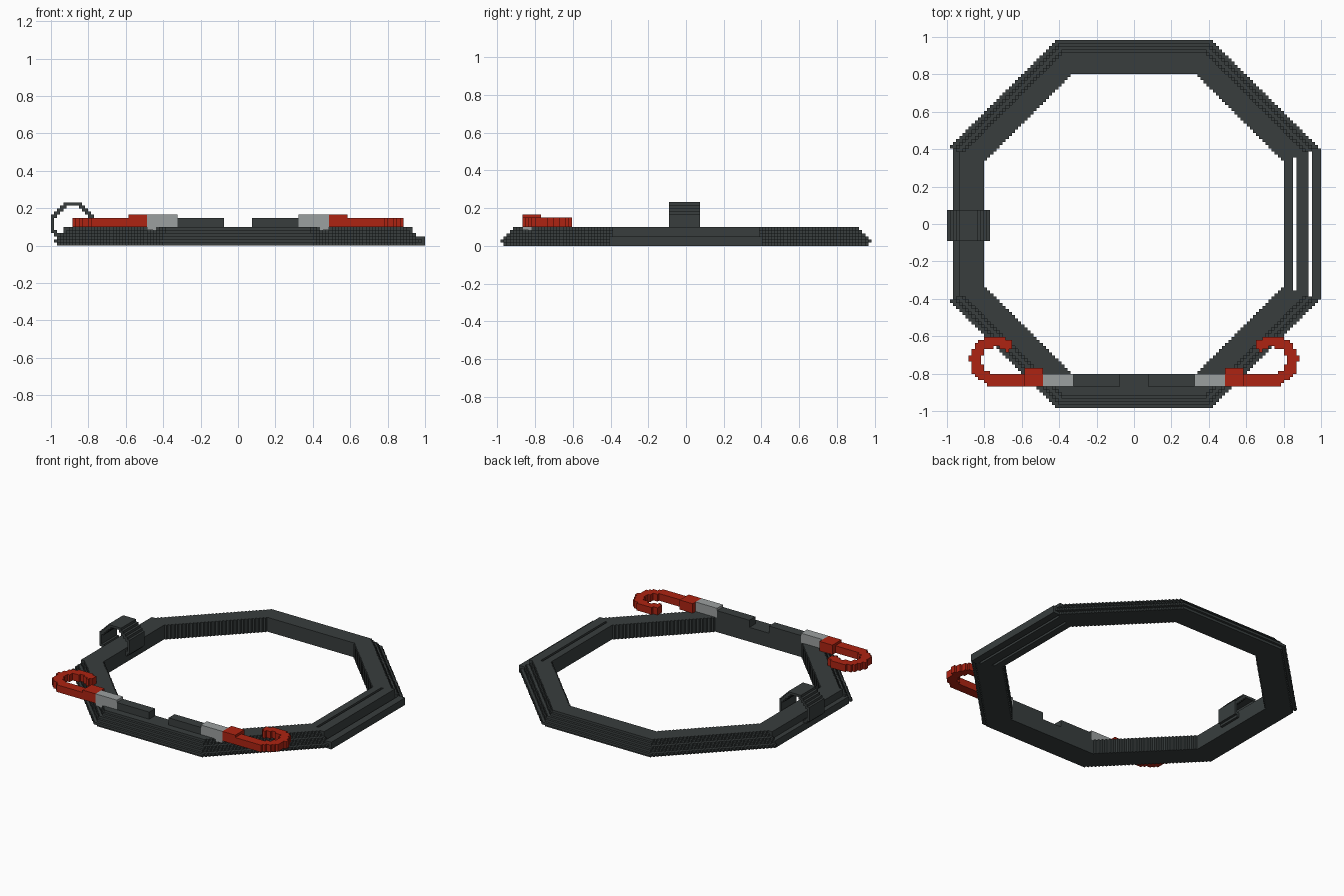
import bpy
import bmesh
from mathutils import Vector
from mathutils.geometry import intersect_point_line

if "Cube" in bpy.data.objects:
    bpy.data.objects.remove(bpy.data.objects["Cube"])

U = 2 / 121  # edge length of one block


def material(name, color):
    mat = bpy.data.materials.new(name)
    mat.use_nodes = True
    mat.diffuse_color = (*color, 1)
    mat.node_tree.nodes["Principled BSDF"].inputs["Base Color"].default_value = (*color, 1)
    return mat


CORD = material("dark cord", (0.04, 0.048, 0.048))
RED = material("red plastic", (0.42, 0.017, 0.006))
METAL = material("grey metal", (0.33, 0.35, 0.35))


def block_part(name, cells, mat):
    """Skin a set of (i, j, k) blocks with only their outward faces."""
    bm = bmesh.new()
    corners = {}

    def vert(key):
        if key not in corners:
            i, j, k = key
            corners[key] = bm.verts.new(((i - 0.5) * U, (j - 0.5) * U, k * U))
        return corners[key]

    for cell in cells:
        for axis in range(3):
            b, c = (axis + 1) % 3, (axis + 2) % 3
            for side in (0, 1):
                near = list(cell)
                near[axis] += 2 * side - 1
                if tuple(near) in cells:
                    continue
                loop = []
                for db, dc in ((0, 0), (1, 0), (1, 1), (0, 1)):
                    p = list(cell)
                    p[axis] += side
                    p[b] += db
                    p[c] += dc
                    loop.append(vert(tuple(p)))
                bm.faces.new(loop if side else loop[::-1])
    mesh = bpy.data.meshes.new(name)
    bm.to_mesh(mesh)
    bm.free()
    mesh.materials.append(mat)
    obj = bpy.data.objects.new(name, mesh)
    bpy.context.collection.objects.link(obj)
    return obj


def box(xs, ys, zs):
    return {(i, j, k) for i in range(*xs) for j in range(*ys) for k in range(*zs)}


def octagon(a, b):
    return max(abs(a), abs(b), (abs(a) + abs(b)) / 2 ** 0.5)


# Coiled cord: two stacked layers of octagonal loops
INNER = 48.5
OUTER = (58.5, 59.5, 58.5, 57.5, 56.5, 55.5)
coil = set()
for i in range(-60, 61):
    for j in range(-60, 61):
        r = octagon(i, j)
        if r < INNER:
            continue
        on_side = abs(i) == r
        for k in range(6):
            if on_side:
                limit = 56 if k > 2 else (60 if i > 0 else 58)
                # strands lie slightly apart on the left side
                solid = r <= limit and not (i > 0 and r in (52, 57))
            else:
                solid = r <= OUTER[k]
            if solid:
                coil.add((i, j, k))
block_part("coiled_cord", coil, CORD)

# Thin strap looped around the coil
strap = {(i, j, k)
         for i in range(-60, -46) for j in range(-5, 5) for k in range(14)
         if 5.6 < octagon(i + 53.5, k - 6.5) < 6.8}
block_part("strap_loop", strap, CORD)

# Hook centre line, drawn for the left side
HOOK = [Vector(p) for p in ((0.59, -0.833), (0.77, -0.833), (0.83, -0.79), (0.85, -0.72),
                            (0.82, -0.65), (0.76, -0.63), (0.72, -0.63), (0.675, -0.65))]


def path_distance(p):
    best = 9
    for a, b in zip(HOOK, HOOK[1:]):
        t = intersect_point_line(p, a, b)[1]
        best = min(best, (p - a.lerp(b, max(0, min(1, t)))).length)
    return best


hook = {(i, j, k)
        for i in range(36, 56) for j in range(-54, -34) for k in range(6, 9)
        if path_distance(Vector((i * U, j * U))) < 0.03}

# Cord ends with ferrule, collar and hook, mirrored left and right
PARTS = (
    ("cord_end", box((5, 20), (-52, -48), (6, 9)), CORD),
    ("ferrule", box((20, 30), (-52, -48), (5, 10)), METAL),
    ("hook_collar", box((30, 36), (-52, -46), (6, 10)), RED),
    ("hook", hook, RED),
)
for name, cells, mat in PARTS:
    block_part("left_" + name, cells, mat)
    block_part("right_" + name, {(-i, j, k) for i, j, k in cells}, mat)
